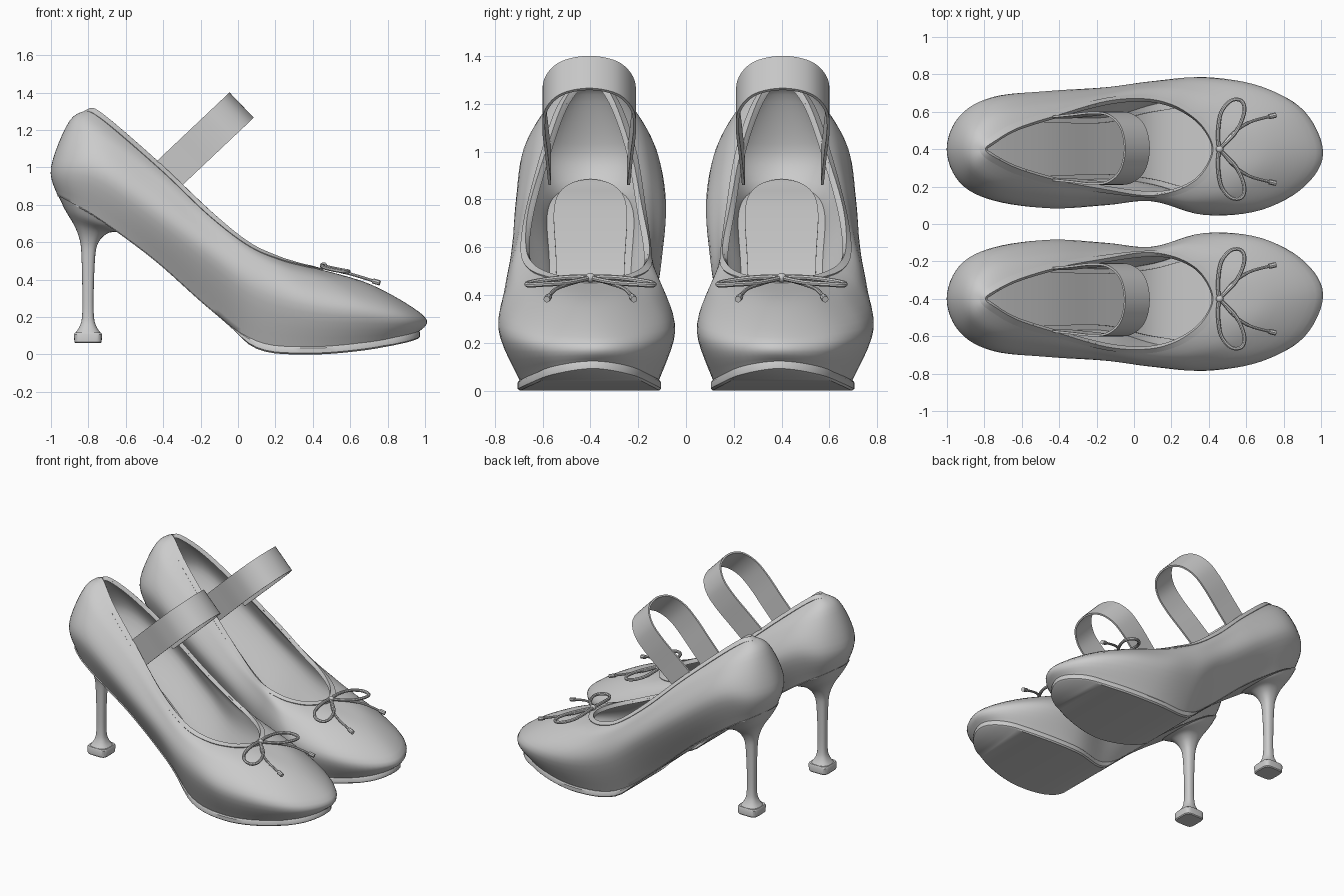
import bpy, bmesh
from math import cos, sin, pi, copysign
from mathutils import Vector

if "Cube" in bpy.data.objects:
    bpy.data.objects.remove(bpy.data.objects["Cube"])

CY = 0.4      # centre line of the modelled shoe; the other one is mirrored over y = 0
SUB = 6       # spline subdivisions


def spline(pts, n=SUB, closed=False):
    """Catmull-Rom curve through the points."""
    pts = [Vector(p) for p in pts]
    m, out = len(pts), []
    get = (lambda i: pts[i % m]) if closed else (lambda i: pts[max(0, min(m - 1, i))])
    for i in range(m if closed else m - 1):
        a, b, c, d = (get(i + k) for k in (-1, 0, 1, 2))
        for s in range(n):
            t = s / n
            out.append(0.5 * (2 * b + (c - a) * t + (2 * a - 5 * b + 4 * c - d) * t * t
                              + (3 * b - a - 3 * c + d) * t ** 3))
    return out if closed else out + [pts[-1]]


def finish(ob, thick=0, offset=-1, angle=35):
    """Thickness, mirrored second shoe, smooth shading."""
    if thick:
        m = ob.modifiers.new("thickness", 'SOLIDIFY')
        m.thickness, m.offset = thick, offset
    m = ob.modifiers.new("pair", 'MIRROR')
    m.use_axis = (False, True, False)
    m.use_mirror_merge = False
    bpy.ops.object.select_all(action='DESELECT')
    ob.select_set(True)
    bpy.context.view_layer.objects.active = ob
    bpy.ops.object.convert(target='MESH')
    bpy.ops.object.shade_smooth_by_angle(angle=angle * pi / 180)


def mesh(name, verts, faces, **kw):
    me = bpy.data.meshes.new(name)
    me.from_pydata([tuple(v) for v in verts], [], faces)
    bm = bmesh.new()
    bm.from_mesh(me)
    bmesh.ops.recalc_face_normals(bm, faces=bm.faces)
    bm.to_mesh(me)
    bm.free()
    ob = bpy.data.objects.new(name, me)
    bpy.context.collection.objects.link(ob)
    finish(ob, **kw)


def bridge(rows, n, closed=True):
    """Quads between consecutive rows of n points."""
    return [(r * n + i, r * n + (i + 1) % n, (r + 1) * n + (i + 1) % n, (r + 1) * n + i)
            for r in range(rows - 1) for i in range(n if closed else n - 1)]


def ladder(n, start=0):
    """Fill a heel-to-toe loop with cross strips."""
    return [tuple(dict.fromkeys(start + k % n for k in (i, i + 1, n - i - 1, n - i)))
            for i in range(n // 2)]


def tube(name, pts, r, closed=False):
    cu = bpy.data.curves.new(name, 'CURVE')
    cu.dimensions, cu.bevel_depth, cu.bevel_resolution = '3D', r, 2
    cu.use_fill_caps = True
    sp = cu.splines.new('POLY')
    sp.points.add(len(pts) - 1)
    for p, q in zip(sp.points, pts):
        p.co = (*q, 1)
    sp.use_cyclic_u = closed
    ob = bpy.data.objects.new(name, cu)
    bpy.context.collection.objects.link(ob)
    finish(ob)


def outline(rows):
    """Closed loop from (x, outer offset, inner offset, z) stations, heel to toe."""
    outer = [(x, CY + o, z) for x, o, i, z in rows]
    inner = [(x, CY + i, z) for x, o, i, z in rows[-2:0:-1]]
    return spline(outer + inner, closed=True)


# Shoe outlines: sole edge, widest line, upper, topline
sole = outline([(-.965, 0, 0, .85), (-.91, .13, -.13, .82), (-.75, .19, -.19, .73),
                (-.45, .18, -.18, .51), (-.15, .18, -.17, .245), (.1, .25, -.2, .06),
                (.38, .29, -.28, .03), (.66, .25, -.25, .05), (.88, .15, -.16, .09),
                (.96, -.01, -.01, .115)])
wide = outline([(-1, 0, 0, 1), (-.93, .18, -.18, 1), (-.75, .28, -.275, .97),
                (-.45, .31, -.315, .76), (-.15, .325, -.295, .52), (.1, .36, -.275, .34),
                (.38, .385, -.352, .26), (.68, .335, -.325, .23), (.9, .205, -.2, .21),
                (1, -.02, -.02, .2)])
upper = outline([(-.9, 0, 0, 1.25), (-.85, .12, -.12, 1.235), (-.7, .21, -.205, 1.14),
                 (-.42, .255, -.25, .93), (-.15, .3, -.265, .68), (.08, .33, -.265, .52),
                 (.3, .32, -.3, .43), (.52, .25, -.25, .39), (.66, .13, -.13, .38),
                 (.72, 0, 0, .37)])
top = outline([(-.79, 0, 0, 1.31), (-.75, .035, -.035, 1.3), (-.62, .11, -.1, 1.195),
               (-.4, .18, -.165, 1.0), (-.15, .25, -.21, .765), (.05, .265, -.24, .6),
               (.2, .235, -.225, .525), (.32, .165, -.17, .485), (.39, .085, -.09, .468),
               (.42, 0, 0, .46)])
n = len(sole)

# Upper shell with its bottom
columns = [spline(c) for c in zip(sole, wide, upper, top)]
rows = list(zip(*columns))
mesh("shoe_upper", [v for r in rows for v in r], bridge(len(rows), n) + ladder(n),
     thick=.02, angle=50)

# Binding strip around the opening
lip = [t + (u - t).normalized() * .036 for t, u in zip(top, upper)]
mesh("opening_binding", top + lip, bridge(2, n), thick=.016, offset=0)

# Insole
insole = [Vector((p.x * .97, CY + (p.y - CY) * .8, p.z + .035)) for p in sole]
mesh("insole", insole, ladder(n), thick=.01)


# Outsole: thick under the forefoot, thin under the arch
def sole_ring(grow, drop):
    ring = []
    for p in sole:
        f = max(.15, min(1, (p.x + .05) / .12))
        ring.append(Vector((p.x + .012 * grow * (p.x > .8), CY + (p.y - CY) * (1 + .05 * grow),
                            p.z - drop * f)))
    return ring


rings = [sole_ring(.6, -.012), sole_ring(1, -.004), sole_ring(1, .022), sole_ring(.3, .03)]
mesh("outsole", [v for r in rings for v in r], bridge(4, n) + ladder(n) + ladder(n, 3 * n))


# Stiletto heel and tip: rings of (centre x, half x, half y, z, slope)
def heel_part(name, rings, power, m=32):
    verts = []
    for cx, hx, hy, z, slope in rings:
        for k in range(m):
            c, s = cos(2 * pi * k / m), sin(2 * pi * k / m)
            dx = hx * copysign(abs(c) ** (2 / power), c)
            dy = hy * copysign(abs(s) ** (2 / power), s)
            verts.append((cx + dx, CY + dy, z + slope * dx))
    last = (len(rings) - 1) * m
    mesh(name, verts, bridge(len(rings), m) + [tuple(range(m)), tuple(range(last, last + m))])


heel = spline([(-.79, .172, .18, .76, -.53), (-.785, .14, .15, .715, -.42),
               (-.787, .09, .09, .67, -.25), (-.795, .052, .052, .61, -.1),
               (-.8, .037, .037, .53, 0), (-.802, .03, .03, .32, 0), (-.802, .032, .033, .2, 0),
               (-.802, .045, .046, .15, 0), (-.802, .068, .068, .115, 0)], 4)
heel_part("stiletto_heel", heel, 2.5)
heel_part("heel_tip", [(-.802, .07, .07, .117, 0), (-.802, .075, .075, .108, 0),
                       (-.802, .073, .073, .066, 0), (-.802, .068, .068, .06, 0)], 5)

# Instep strap: arch of (distance along the tilted axis, side offset)
half = [(-.06, .165), (.12, .178), (.28, .19), (.4, .178), (.49, .115)]
arch = spline([(u, y, 0) for u, y in half] + [(.523, 0, 0)] + [(u, -y, 0) for u, y in half[::-1]])
verts = []
for side in (-.5, .5):
    for p in arch:
        verts.append((-.365 + .727 * p.x + .13 * side, CY + .005 + p.y,
                      .97 + .687 * p.x - .135 * side))
mesh("instep_strap", verts, bridge(2, len(arch), closed=False), thick=.012, offset=0)

# Bow: two loops, two tails with tips, and a knot
for label, s in (("outer", 1), ("inner", -1)):
    loop = [(.455, .01, .475), (.45, .1, .474), (.468, .2, .462), (.52, .26, .45),
            (.575, .258, .442), (.59, .2, .445), (.55, .1, .452), (.475, .02, .468)]
    tube("bow_loop_" + label, spline([(x, CY + s * y, z) for x, y, z in loop], closed=True),
         .0105, True)
    tail = spline([(x, CY + s * y, z) for x, y, z in
                   [(.46, 0, .472), (.53, .085, .448), (.62, .145, .425), (.74, .178, .388)]])
    tube("bow_tail_" + label, tail, .008)
    tip = (tail[-1] - tail[-2]).normalized()
    tube("tail_tip_" + label, [tail[-1] - tip * .02, tail[-1] + tip * .02], .014)
bpy.ops.mesh.primitive_uv_sphere_add(segments=16, ring_count=10, radius=.02)
knot = bpy.context.object
knot.name = "bow_knot"
for v in knot.data.vertices:
    v.co = v.co + Vector((.458, CY, .473))
finish(knot)
